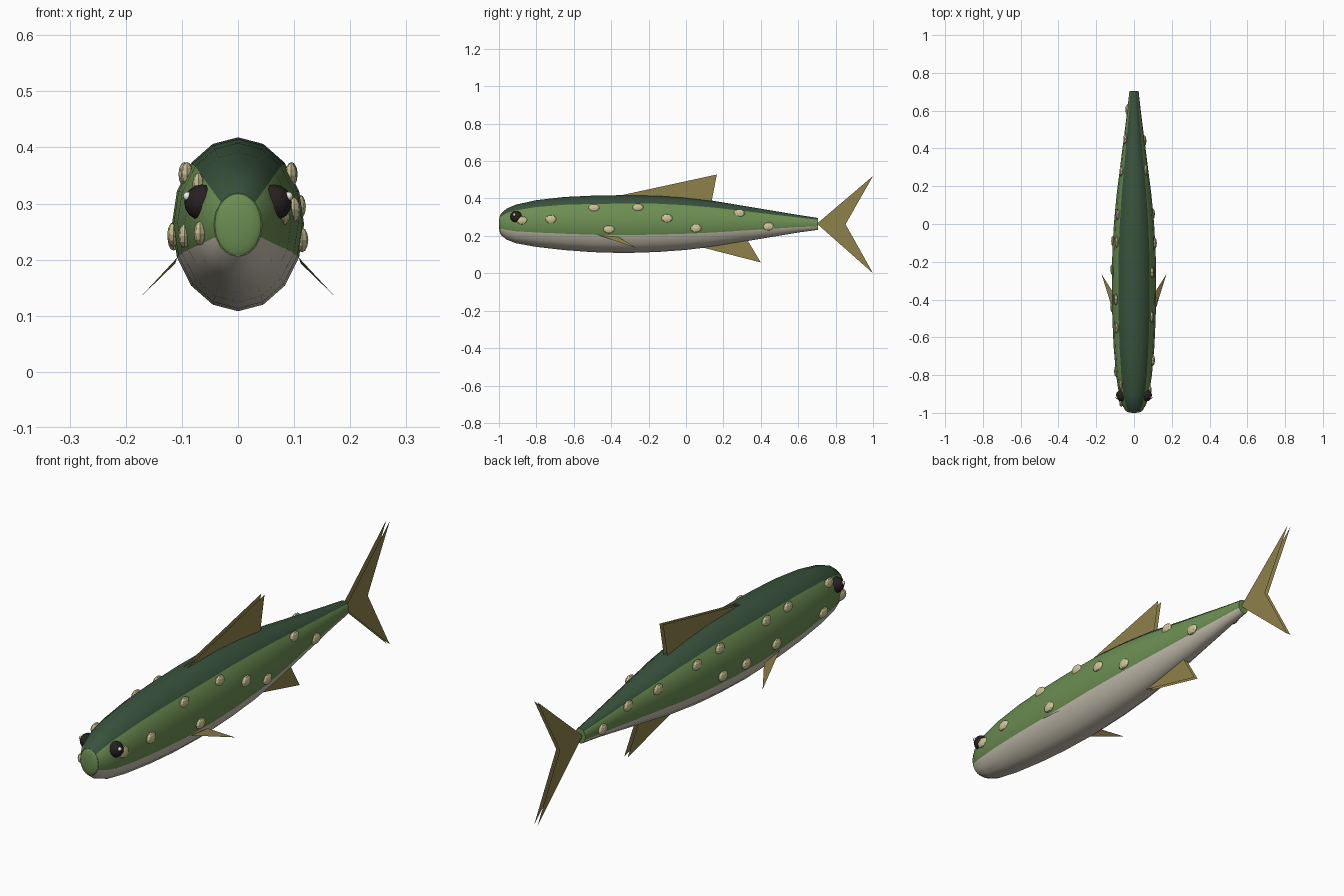
import bpy, bmesh, math

if "Cube" in bpy.data.objects:
    bpy.data.objects.remove(bpy.data.objects["Cube"])

def material(name, rgb):
    m = bpy.data.materials.new(name)
    m.diffuse_color = (*rgb, 1)
    m.use_nodes = True
    m.node_tree.nodes["Principled BSDF"].inputs["Base Color"].default_value = m.diffuse_color
    return m

BACK = material("back_green", (0.04, 0.085, 0.045))
FLANK = material("flank_green", (0.15, 0.27, 0.085))
BELLY = material("belly_cream", (0.58, 0.54, 0.44))
FIN = material("fin_olive", (0.27, 0.22, 0.07))
SPOT = material("spot_cream", (0.62, 0.56, 0.31))
EYE = material("eye_dark", (0.02, 0.015, 0.015))
GLINT = material("glint_white", (0.85, 0.83, 0.78))

def make_object(name, bm, mats):
    me = bpy.data.meshes.new(name)
    bm.to_mesh(me)
    bm.free()
    for m in mats:
        me.materials.append(m)
    ob = bpy.data.objects.new(name, me)
    bpy.context.collection.objects.link(ob)
    return ob

def ellipsoid(name, loc, radii, mat, u=12, v=8, smooth=True):
    bm = bmesh.new()
    bmesh.ops.create_uvsphere(bm, u_segments=u, v_segments=v, radius=1)
    for f in bm.faces:
        f.smooth = smooth
    ob = make_object(name, bm, [mat])
    ob.location = loc
    ob.scale = radii
    return ob

# Body stations: y, centre z, half height (width is a fixed ratio)
STATIONS = [(-0.99, 0.262, 0.057), (-0.96, 0.263, 0.082), (-0.91, 0.264, 0.103),
            (-0.80, 0.266, 0.125), (-0.65, 0.266, 0.142), (-0.50, 0.264, 0.151),
            (-0.33, 0.263, 0.155), (-0.15, 0.265, 0.151), (0.0, 0.265, 0.140),
            (0.15, 0.265, 0.122), (0.30, 0.265, 0.097), (0.45, 0.265, 0.072),
            (0.60, 0.265, 0.047), (0.705, 0.264, 0.032)]
RATIO = 0.76
SIDES = 16

def section(y):
    for (y0, c0, r0), (y1, c1, r1) in zip(STATIONS, STATIONS[1:]):
        if y <= y1:
            t = (y - y0) / (y1 - y0)
            return c0 + (c1 - c0) * t, r0 + (r1 - r0) * t

def surface_x(y, z):
    c, r = section(y)
    return RATIO * r * math.sqrt(max(0.05, 1 - ((z - c) / r) ** 2))

# Body: lofted rings with back, flank and belly bands
bm = bmesh.new()
rings = []
for y, c, r in STATIONS:
    rings.append([bm.verts.new((RATIO * r * math.cos(2 * math.pi * i / SIDES), y,
                                c + r * math.sin(2 * math.pi * i / SIDES)))
                  for i in range(SIDES)])
for a, b in zip(rings, rings[1:]):
    for i in range(SIDES):
        j = (i + 1) % SIDES
        f = bm.faces.new((a[i], a[j], b[j], b[i]))
        f.smooth = True
        f.material_index = 0 if 2 <= i < 6 else 2 if 9 <= i < 15 else 1
for ring in (rings[0], rings[-1]):
    bm.faces.new(ring).material_index = 1
bmesh.ops.recalc_face_normals(bm, faces=bm.faces[:])
make_object("body", bm, [BACK, FLANK, BELLY])

# Blunt snout
ellipsoid("snout", (0, -0.987, 0.262), (0.043, 0.013, 0.057), FLANK, 20, 10)

# Upright fins: a pair of thin parallel sheets each
def upright_fin(name, outline, half=0.008):
    bm = bmesh.new()
    for s in (-1, 1):
        vs = [bm.verts.new((s * half, y, z)) for y, z in outline]
        f = bm.faces.new(vs)
        f.normal_update()
        if f.normal.x * s < 0:
            f.normal_flip()
    make_object(name, bm, [FIN])

upright_fin("dorsal_fin", [(-0.37, 0.412), (0.165, 0.528), (0.135, 0.375), (-0.1, 0.40)])
upright_fin("anal_fin", [(0.08, 0.14), (0.40, 0.058), (0.33, 0.175), (0.2, 0.16)])
upright_fin("tail_fin", [(0.70, 0.265), (1.0, 0.52), (0.853, 0.262), (1.0, 0.0)])

# Side fins, eyes and glints
for s, side in ((1, "right"), (-1, "left")):
    bm = bmesh.new()
    vs = [bm.verts.new((s * x, y, z)) for x, y, z in
          ((0.108, -0.47, 0.204), (0.112, -0.36, 0.193), (0.172, -0.265, 0.135))]
    bm.faces.new(vs)
    make_object("pectoral_fin_" + side, bm, [FIN])
    ellipsoid("eye_" + side, (s * 0.064, -0.908, 0.302), (0.032, 0.032, 0.032), EYE, 12, 8)
    ellipsoid("eye_glint_" + side, (s * 0.09, -0.918, 0.313), (0.008, 0.008, 0.008), GLINT, 8, 6)

# Raised spots, scattered differently on each side
SPOTS = {1: [(-0.877, 0.283), (-0.722, 0.289), (-0.492, 0.35), (-0.257, 0.352),
             (-0.412, 0.235), (-0.102, 0.294), (0.053, 0.241), (0.285, 0.321),
             (0.44, 0.251)],
         -1: [(-0.94, 0.247), (-0.85, 0.333), (-0.78, 0.242), (-0.55, 0.352),
              (-0.40, 0.352), (-0.44, 0.245), (-0.24, 0.238), (-0.09, 0.242),
              (-0.096, 0.35), (0.05, 0.335), (0.28, 0.315), (0.45, 0.305),
              (0.605, 0.262)]}
for s, places in SPOTS.items():
    for k, (y, z) in enumerate(places):
        ellipsoid(f"spot_{'right' if s > 0 else 'left'}_{k + 1}",
                  (s * surface_x(y, z), y, z), (0.011, 0.03, 0.022), SPOT, 8, 6, False)
